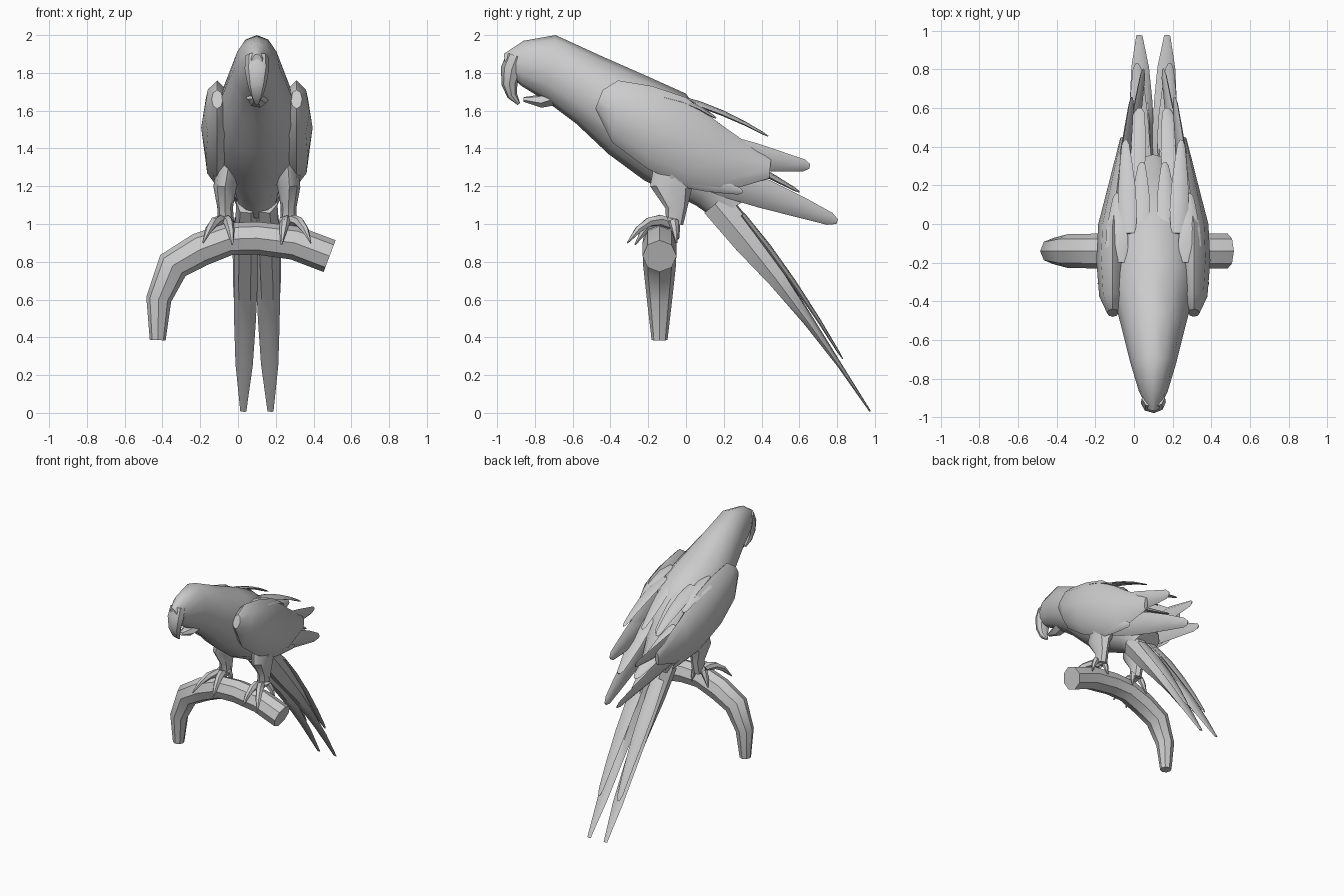
import bpy, bmesh, math
from mathutils import Vector as V

if "Cube" in bpy.data.objects:
    bpy.data.objects.remove(bpy.data.objects["Cube"])

CX = 0.1  # the bird's own mirror plane
FLAT, UPRIGHT = V((1, 0, -.2)), V((.3, 0, 1))


def loft(name, rings, n):
    """Skin a row of ellipses (centre, half axis u, half axis v) and cap the ends."""
    bm = bmesh.new()
    turn = [2 * math.pi * k / n for k in range(n)]
    rows = [[bm.verts.new(c + u * math.cos(a) + v * math.sin(a)) for a in turn] for c, u, v in rings]
    for a, b in zip(rows, rows[1:]):
        for k in range(n):
            bm.faces.new((a[k], a[k - 1], b[k - 1], b[k]))
    bm.faces.new(rows[0])
    bm.faces.new(rows[-1])
    bmesh.ops.recalc_face_normals(bm, faces=bm.faces)
    me = bpy.data.meshes.new(name)
    bm.to_mesh(me)
    bm.free()
    ob = bpy.data.objects.new(name, me)
    bpy.context.collection.objects.link(ob)
    bpy.ops.object.select_all(action='DESELECT')
    ob.select_set(True)
    bpy.context.view_layer.objects.active = ob
    bpy.ops.object.shade_smooth_by_angle(angle=math.radians(40))


def sweep(name, path, widths, thicks, wide=FLAT, n=6):
    """Flattened tube along a path of points."""
    rings = []
    for i, p in enumerate(path):
        t = (path[min(i + 1, len(path) - 1)] - path[max(i - 1, 0)]).normalized()
        u = (wide - t * wide.dot(t)).normalized()
        rings.append((p, u * widths[i], t.cross(u) * thicks[i]))
    loft(name, rings, n)


def arc(a, b, lift, steps=4):
    """Points from a to b, raised in the middle by lift."""
    return [a.lerp(b, k / steps) + V((0, 0, 4 * lift * k / steps * (1 - k / steps))) for k in range(steps + 1)]


def at(s, x, y, z):
    return V((CX + s * x, y, z))


def feather(name, s, root, tip, w, wide, lift=0.0):
    """Leaf shape that narrows to a rounded tip."""
    path = arc(at(s, *root), at(s, *tip), lift)
    path.insert(-1, path[-2].lerp(path[-1], .8))
    widths = [w * f for f in (.8, 1, .9, .65, .4, .15)]
    sweep(name, path, widths, [f * .28 for f in widths], V((s * wide.x, wide.y, wide.z)))


def section(s, x, top, bottom, half):
    """Ellipse between a top and a bottom point of the side outline."""
    a, b = at(s, x, *top), at(s, x, *bottom)
    return (a + b) / 2, (a - b) / 2, V((half, 0, 0))


# Body, from forehead to rump: top point, bottom point, half width
body = [((-.965, 1.9), (-.95, 1.8), .03), ((-.86, 1.97), (-.87, 1.73), .075),
        ((-.69, 2), (-.74, 1.65), .12), ((-.45, 1.89), (-.58, 1.53), .17),
        ((-.2, 1.78), (-.41, 1.37), .225), ((0, 1.69), (-.22, 1.23), .23),
        ((.24, 1.36), (.05, 1.1), .13), ((.36, 1.15), (.15, 1.03), .1)]
loft("body", [section(1, 0, *r) for r in body], 12)

# Hooked beak and lower jaw
hook = [at(1, 0, y, z) for y, z in ((-.9, 1.89), (-.925, 1.82), (-.935, 1.74), (-.92, 1.68), (-.885, 1.635))]
widths = (.06, .065, .05, .032, .01)
sweep("upper_beak", hook, widths, [.85 * w for w in widths], n=8)
sweep("lower_beak", arc(at(1, 0, -.68, 1.68), at(1, 0, -.86, 1.66), -.02, 2), (.07, .05, .02), (.05, .035, .012))

# Folded wing: top point, bottom point, half thickness
wing = [((-.44, 1.71), (-.48, 1.61), .03), ((-.36, 1.76), (-.39, 1.43), .07),
        ((-.18, 1.73), (-.2, 1.29), .085), ((0, 1.67), (0, 1.2), .075),
        ((.18, 1.53), (.18, 1.165), .05), ((.45, 1.34), (.44, 1.24), .015)]

# Feathers: root, tip, half width, wide direction, lift
feathers = {
    "scapular": ((.13, -.05, 1.67), (.145, .435, 1.465), .05, FLAT, .02),
    "shoulder_covert": ((.19, -.2, 1.69), (.185, .16, 1.56), .06, FLAT, .03),
    "back_covert": ((.07, -.02, 1.65), (.06, .32, 1.42), .05, FLAT),
    "secondary": ((.18, .05, 1.43), (.11, .655, 1.305), .085, UPRIGHT, -.01),
    "inner_secondary": ((.13, .15, 1.42), (.07, .6, 1.17), .07, FLAT),
    "primary": ((.17, .02, 1.29), (.05, .8, 1.012), .09, UPRIGHT, .01),
    "lower_covert": ((.22, -.08, 1.26), (.19, .3, 1.17), .05, UPRIGHT),
}
# Toes: claw tip, all starting from the ankle
toes = {"inner_toe": (.13, -.27, .89), "outer_toe": (.285, -.31, .9),
        "hind_toe": (.12, -.04, .92), "outer_hind_toe": (.26, -.05, .9)}

for side, s in (("right", 1), ("left", -1)):
    loft(side + "_wing", [section(s, .21 - .12 * max(0, r[0][0]), *r) for r in wing], 8)
    for name, spec in feathers.items():
        feather(f"{side}_{name}_feather", s, *spec)
    # Half of the forked tail, deep at the root and thin at the tip
    path = arc(at(s, .05, .16, 1.11), at(s, .072, .975, .008), .04, 5)
    sweep(side + "_long_tail_feather", path, (.06, .064, .064, .058, .046, .016), (.09, .085, .055, .03, .012, .004))
    feather(side + "_short_tail_feather", s, (.07, .3, 1.05), (.085, .83, .285), .055, FLAT, .03)
    # Leg and clawed toes
    path = [at(s, *p) for p in ((.15, -.03, 1.32), (.17, -.08, 1.19), (.168, -.05, 1.09), (.165, -.06, 1))]
    sweep(side + "_leg", path, (.07, .06, .042, .042), (.14, .11, .06, .045), n=8)
    for name, tip in toes.items():
        sweep(f"{side}_{name}", arc(at(s, .165, -.08, 1), at(s, *tip), .06), (.03, .03, .027, .02, .004),
              (.03, .03, .027, .02, .004), V((1, .3, .2)))

# Bent branch used as the perch: x, z, radius
branch = [(.485, .83, .09), (.3, .9, .09), (.1, .925, .087), (-.05, .92, .087),
          (-.2, .865, .09), (-.345, .78, .087), (-.42, .6, .067), (-.425, .385, .042)]
radii = [r for x, z, r in branch]
sweep("branch", [V((x, -.14, z)) for x, z, r in branch], radii, radii, V((0, 1, 0)), 8)
